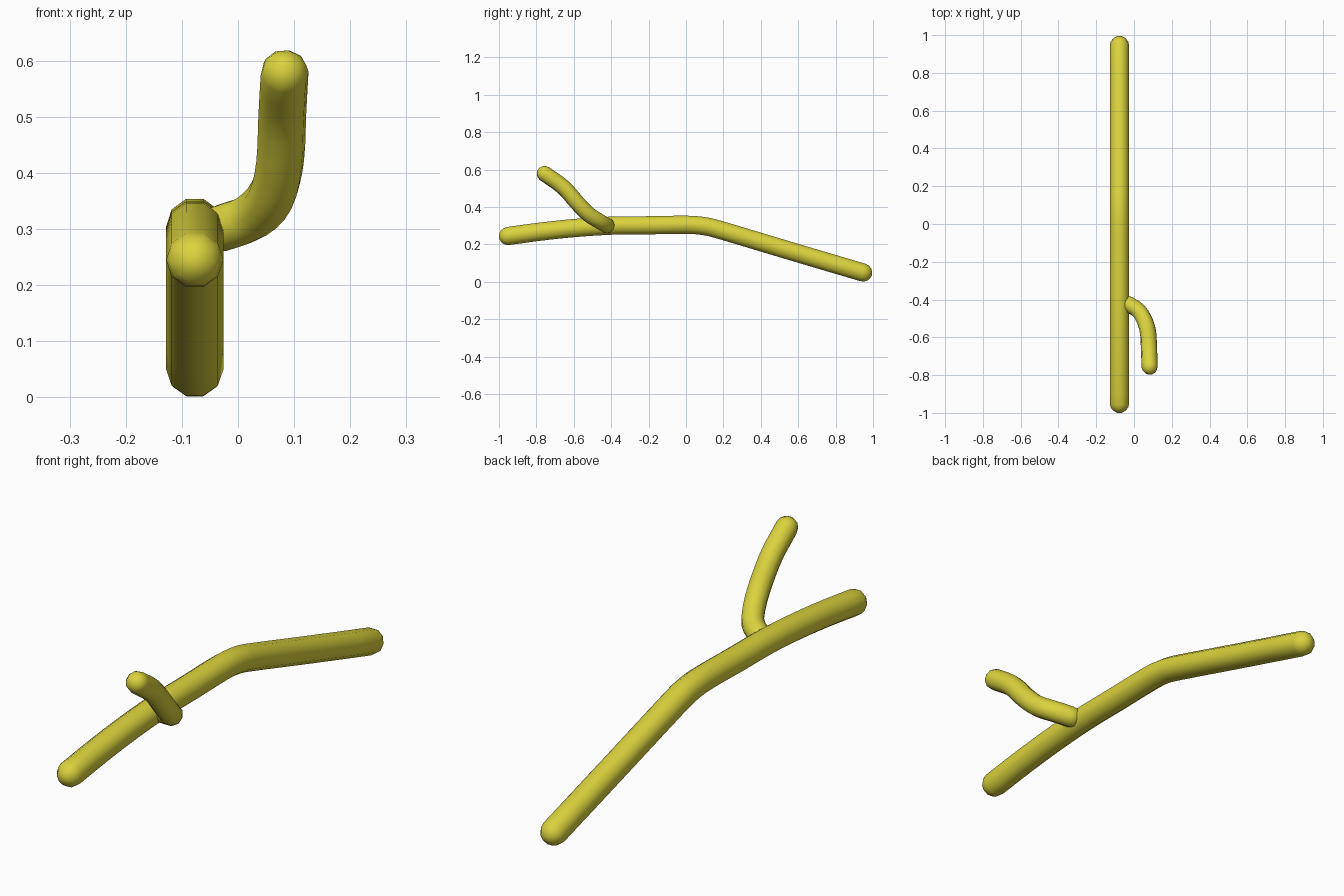
import bpy, bmesh, math
from mathutils import Vector

if "Cube" in bpy.data.objects:
    bpy.data.objects.remove(bpy.data.objects["Cube"])

SIDES = 10
mat = bpy.data.materials.new("mustard_yellow")
mat.diffuse_color = (0.71, 0.65, 0.047, 1)
mat.use_nodes = True
mat.node_tree.nodes["Principled BSDF"].inputs["Base Color"].default_value = mat.diffuse_color


def smooth_path(points, steps):
    """Catmull-Rom curve through the points."""
    p = [Vector(q) for q in points]
    p = [2 * p[0] - p[1]] + p + [2 * p[-1] - p[-2]]
    out = []
    for a, b, c, d in zip(p, p[1:], p[2:], p[3:]):
        for i in range(steps):
            t = i / steps
            out.append(0.5 * (2 * b + (c - a) * t + (2 * a - 5 * b + 4 * c - d) * t * t
                              + (3 * b - a - 3 * c + d) * t ** 3))
    return out + [p[-2]]


def round_tube(name, points, radius, steps=3):
    """Ten-sided tube swept along a path, closed with domed ends."""
    path = smooth_path(points, steps)
    tangents = [(path[min(i + 1, len(path) - 1)] - path[max(i - 1, 0)]).normalized()
                for i in range(len(path))]
    dome = [math.radians(a) for a in (72, 48, 24)]
    rings = [(path[0] - tangents[0] * radius * math.sin(a), tangents[0], radius * math.cos(a))
             for a in dome]
    rings += [(c, t, radius) for c, t in zip(path, tangents)]
    rings += [(path[-1] + tangents[-1] * radius * math.sin(a), tangents[-1], radius * math.cos(a))
              for a in reversed(dome)]

    bm = bmesh.new()
    side = Vector((1, 0, 0))
    loops = []
    for centre, t, r in rings:
        side = (side - t * side.dot(t)).normalized()
        up = t.cross(side)
        loops.append([bm.verts.new(centre + r * (side * math.cos(k * math.tau / SIDES)
                                                 + up * math.sin(k * math.tau / SIDES)))
                      for k in range(SIDES)])
    for a, b in zip(loops, loops[1:]):
        for k in range(SIDES):
            n = (k + 1) % SIDES
            bm.faces.new((a[k], a[n], b[n], b[k]))
    # Dome tips
    for loop, tip in ((loops[0], path[0] - tangents[0] * radius),
                      (loops[-1], path[-1] + tangents[-1] * radius)):
        v = bm.verts.new(tip)
        for k in range(SIDES):
            bm.faces.new((loop[k], loop[(k + 1) % SIDES], v))
    bmesh.ops.recalc_face_normals(bm, faces=bm.faces)
    for f in bm.faces:
        f.smooth = True
    mesh = bpy.data.meshes.new(name)
    bm.to_mesh(mesh)
    bm.free()
    mesh.materials.append(mat)
    obj = bpy.data.objects.new(name, mesh)
    bpy.context.collection.objects.link(obj)
    return obj


# Long bent main stem
X = -0.077
round_tube("main_stem", [(X, -0.95, 0.245), (X, -0.78, 0.268), (X, -0.6, 0.287),
                         (X, -0.4, 0.30), (X, -0.2, 0.302), (X, 0.0, 0.305),
                         (X, 0.1, 0.297), (X, 0.2, 0.272), (X, 0.55, 0.167),
                         (X, 0.945, 0.05)], 0.051)

# Short side twig curving up and forward
round_tube("side_twig", [(-0.028, -0.425, 0.302), (0.025, -0.46, 0.322),
                         (0.06, -0.52, 0.36), (0.075, -0.58, 0.42),
                         (0.079, -0.655, 0.505), (0.083, -0.755, 0.577)], 0.043)
